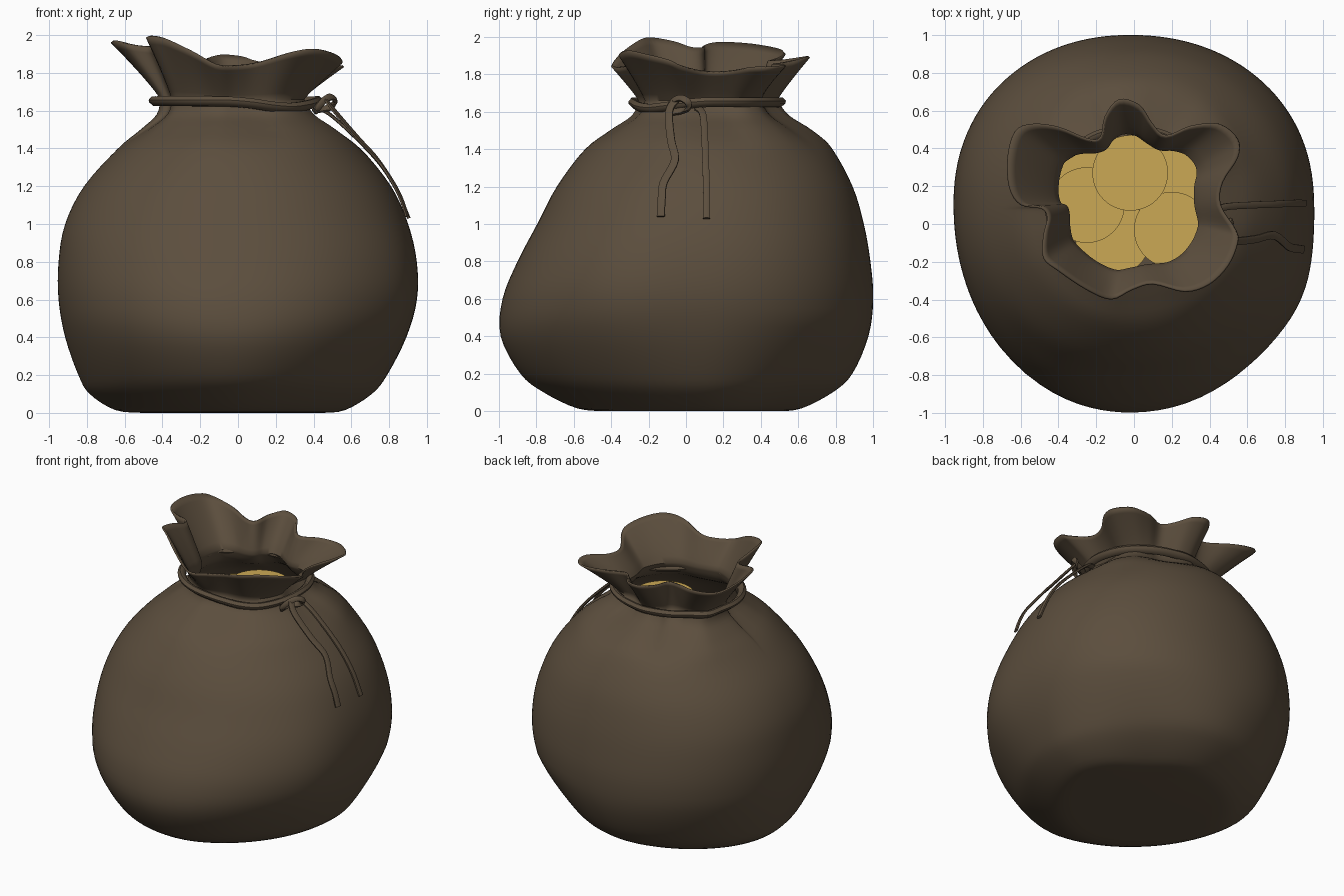
import bpy, bmesh, math
from mathutils import Vector

if "Cube" in bpy.data.objects:
    bpy.data.objects.remove(bpy.data.objects["Cube"])


def material(name, col):
    m = bpy.data.materials.new(name)
    m.diffuse_color = (*col, 1)
    m.use_nodes = True
    m.node_tree.nodes["Principled BSDF"].inputs["Base Color"].default_value = m.diffuse_color
    return m


BROWN = material("brown cloth", (0.106, 0.076, 0.047))
GOLD = material("gold", (0.60, 0.395, 0.09))
C = Vector((-0.02, 0.11))  # axis of the sack


def catmull(pts, steps, closed):
    """Smooth path through rows of numbers."""
    n, out = len(pts), []
    for i in range(n if closed else n - 1):
        if closed:
            q = [pts[(i + k) % n] for k in (-1, 0, 1, 2)]
        else:
            q = [pts[min(max(i + k, 0), n - 1)] for k in (-1, 0, 1, 2)]
        for s in range(steps):
            t = s / steps
            out.append([0.5 * (2 * b + (c - a) * t + (2 * a - 5 * b + 4 * c - d) * t * t
                               + (3 * b - a - 3 * c + d) * t ** 3)
                        for a, b, c, d in zip(*q)])
    if not closed:
        out.append(list(pts[-1]))
    return out


def oval(th, xm, xp, ym, yp, p=2):
    """Radius about C of an oval given by its four extents."""
    c, s = math.cos(th), math.sin(th)
    a = xp - C.x if c > 0 else C.x - xm
    b = yp - C.y if s > 0 else C.y - ym
    return (abs(c / a) ** p + abs(s / b) ** p) ** (-1 / p)


def bump(x, width):
    return math.exp(-(x / width) ** 2)


def finish(bm, name, mat, angle=50):
    me = bpy.data.meshes.new(name)
    bm.to_mesh(me)
    bm.free()
    ob = bpy.data.objects.new(name, me)
    bpy.context.collection.objects.link(ob)
    me.materials.append(mat)
    bpy.ops.object.select_all(action='DESELECT')
    ob.select_set(True)
    bpy.context.view_layer.objects.active = ob
    bpy.ops.object.shade_smooth_by_angle(angle=math.radians(angle))
    return ob


def skin(bm, rings, loop=False):
    """Quads between successive closed rings of points."""
    vs = [[bm.verts.new(p) for p in r] for r in rings]
    n = len(vs[0])
    pairs = list(zip(vs, vs[1:])) + ([(vs[-1], vs[0])] if loop else [])
    for a, b in pairs:
        for j in range(n):
            k = (j + 1) % n
            bm.faces.new((a[j], a[k], b[k], b[j]))
    return vs


# Ruffled rim of the opening (x, y, z)
RIM = [(-.08, .66, 1.89), (.03, .63, 1.88), (.10, .53, 1.86), (.17, .47, 1.85),
       (.30, .52, 1.85), (.45, .53, 1.84), (.55, .45, 1.83), (.55, .35, 1.83),
       (.47, .22, 1.81), (.46, .10, 1.81), (.54, -.03, 1.84), (.55, -.10, 1.87),
       (.50, -.22, 1.90), (.40, -.32, 1.92), (.27, -.36, 1.90), (.10, -.32, 1.85),
       (-.01, -.35, 1.835), (-.12, -.40, 1.84), (-.25, -.35, 1.91), (-.40, -.25, 1.98),
       (-.48, -.18, 1.99), (-.48, -.06, 1.97), (-.46, .03, 1.94), (-.49, .08, 1.94),
       (-.60, .10, 1.955), (-.66, .19, 1.965), (-.67, .35, 1.955), (-.63, .49, 1.93),
       (-.54, .53, 1.91), (-.40, .515, 1.89), (-.25, .455, 1.87), (-.18, .46, 1.87),
       (-.155, .57, 1.88)]
rim = catmull(RIM[::-1], 4, True)

# Sack profile: z, x-, x+, y-, y+
PROFILE = [(0, -.5, .45, -.42, .5), (.015, -.65, .57, -.58, .62), (.1, -.785, .71, -.76, .785),
           (.2, -.845, .79, -.885, .89), (.4, -.915, .89, -.99, .975),
           (.6, -.95, .945, -.98, 1), (.8, -.95, .945, -.90, .985), (1, -.915, .90, -.795, .95),
           (1.2, -.815, .81, -.69, .89), (1.4, -.635, .65, -.54, .78), (1.5, -.51, .53, -.41, .66),
           (1.58, -.42, .41, -.29, .53), (1.66, -.40, .355, -.255, .467)]
rings = []
for z, *ext in catmull(PROFILE, 4, False):
    w = min(max((z - 1.35) / .3, 0), 1)
    w = .45 * w * w * (3 - 2 * w)
    low = max(0, 1 - z / .5)
    ring = []
    for x, y, _ in rim:
        d = Vector((x, y)) - C
        th = math.atan2(d.y, d.x)
        fold = 1 + w * (d.length / oval(th, -.62, .54, -.39, .60) - 1)
        r = oval(th, *ext, 2 + .15 * bump(z - .85, .45) - .25 * low) * fold
        r += .03 * bump(th + .5, .3) * bump(z - .6, .4)   # bulge at front right
        r -= .06 * bump(th - .8, .45) * low               # tucked in at lower back right
        ring.append((C.x + r * math.cos(th), C.y + r * math.sin(th), max(z, 0)))
    rings.append(ring)
neck = rings[-1]
for s in range(1, 9):  # flared ruffle from neck to rim
    f = s / 8
    g = f ** 1.1
    rings.append([(a[0] + (b[0] - a[0]) * g, a[1] + (b[1] - a[1]) * g, a[2] + (b[2] - a[2]) * f)
                  for a, b in zip(neck, rim)])
bm = bmesh.new()
vs = skin(bm, rings)
bm.faces.new(vs[0][::-1])
sack = finish(bm, "sack", BROWN, 60)
mod = sack.modifiers.new("cloth", 'SOLIDIFY')
mod.thickness, mod.offset = .012, -1


def cord(name, pts, half_w, half_t, closed):
    """Flat cord swept along a path, its wide side across the outward direction."""
    path = [Vector(p) for p in catmull(pts, 5, closed)]
    n, secs = len(path), []
    for i, p in enumerate(path):
        if closed:
            t = path[(i + 1) % n] - path[i - 1]
        else:
            t = path[min(i + 1, n - 1)] - path[max(i - 1, 0)]
        t.normalize()
        out = Vector((p.x - C.x, p.y - C.y, .35))
        out = (out - t * out.dot(t)).normalized()
        side = t.cross(out)
        secs.append([p + side * half_w * a + out * half_t * b for a, b in
                     ((-1, -.6), (-.6, -1), (.6, -1), (1, -.6), (1, .6), (.6, 1), (-.6, 1), (-1, .6))])
    bm = bmesh.new()
    vs = skin(bm, secs, closed)
    if not closed:
        bm.faces.new(vs[0])
        bm.faces.new(vs[-1])
    bmesh.ops.recalc_face_normals(bm, faces=bm.faces)
    return finish(bm, name, BROWN)


# Tie around the neck, dipping towards the knot
tie = []
for k in range(24):
    th = k * math.tau / 24
    near = min(neck, key=lambda p: abs(math.remainder(math.atan2(p[1] - C.y, p[0] - C.x) - th, math.tau)))
    r = max(oval(th, -.445, .42, -.28, .50), math.hypot(near[0] - C.x, near[1] - C.y) + .02)
    dip = .035 * bump(th - math.tau * .87, .5)
    tie.append((C.x + r * math.cos(th), C.y + r * math.sin(th), 1.65 - dip))
cord("neck_tie", tie, .021, .026, True)

# Knot loop and two hanging ends
cord("knot", [(.41, -.09, 1.60), (.45, -.075, 1.65), (.49, -.03, 1.672), (.515, .01, 1.65),
              (.48, .01, 1.615), (.42, -.02, 1.605)], .018, .011, True)
cord("cord_end_front", [(.46, -.05, 1.665), (.51, -.09, 1.60), (.64, -.08, 1.45), (.74, -.06, 1.34),
                        (.82, -.12, 1.22), (.865, -.13, 1.13), (.895, -.135, 1.04)], .021, .008, False)
cord("cord_end_back", [(.40, .06, 1.62), (.48, .09, 1.585), (.62, .10, 1.46), (.75, .105, 1.32),
                       (.84, .11, 1.18), (.905, .11, 1.03)], .018, .009, False)

# Coins heaped inside the opening
COINS = [(-.02, .27, 1.52), (.20, -.03, 1.485), (-.25, .10, 1.485), (-.11, -.07, 1.45),
         (.20, .20, 1.45), (-.2, .27, 1.445), (.03, .05, 1.43)]
for i, (x, y, z) in enumerate(COINS):
    bm = bmesh.new()
    bmesh.ops.create_cone(bm, cap_ends=True, segments=48, radius1=.2, radius2=.2, depth=.035)
    finish(bm, f"coin_{i + 1}", GOLD, 30).location = (x, y, z)
